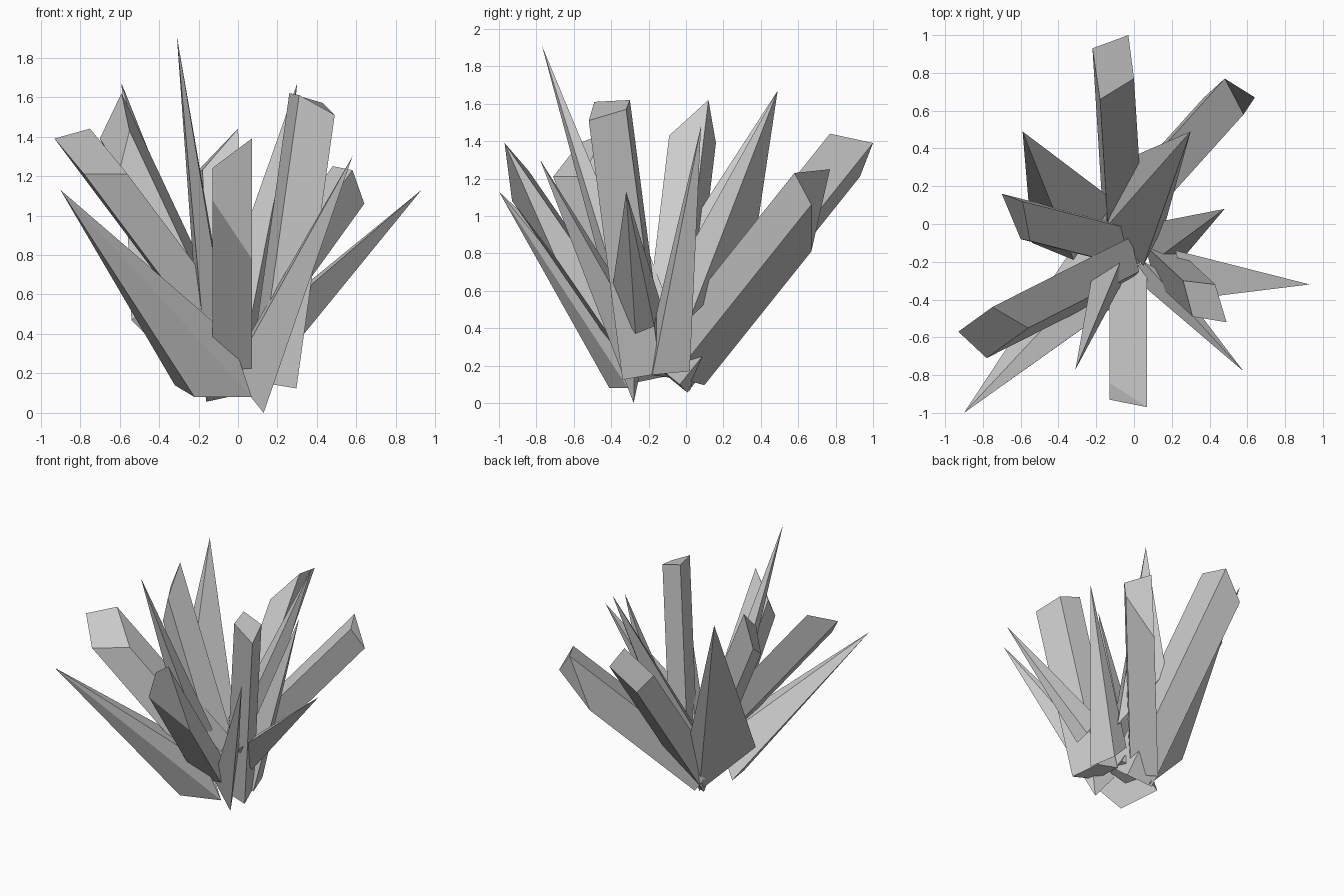
import bpy, bmesh
from mathutils import Vector

HUB = Vector((0, -0.15, 0.19))   # all crystals grow out of this point


def finish(bm, name):
    bmesh.ops.recalc_face_normals(bm, faces=bm.faces)
    mesh = bpy.data.meshes.new(name)
    bm.to_mesh(mesh)
    bm.free()
    bpy.context.collection.objects.link(bpy.data.objects.new(name, mesh))


def prism(name, direction, cap, start=0.0):
    """Four-sided crystal: slanted cap run back along its axis to a square cut near the hub."""
    d = Vector(direction)
    bm = bmesh.new()
    top = [bm.verts.new(c) for c in cap]
    low = []
    for v in top:
        t = (v.co - HUB).dot(d) / d.length_squared - start
        low.append(bm.verts.new(v.co - t * d))
    bm.faces.new(top)
    bm.faces.new(low)
    for i in range(4):
        j = (i + 1) % 4
        bm.faces.new((top[i], top[j], low[j], low[i]))
    finish(bm, name)


def spike(name, tip, base):
    """Pointed crystal: base outline joined to a single tip."""
    bm = bmesh.new()
    ring = [bm.verts.new(c) for c in base]
    apex = bm.verts.new(tip)
    bm.faces.new(ring)
    for i, v in enumerate(ring):
        bm.faces.new((v, ring[(i + 1) % len(ring)], apex))
    finish(bm, name)


# blunt crystals
prism("blunt_crystal_right", (0.14, -0.13, 1),
      [(0.26, -0.30, 1.62), (0.43, -0.32, 1.57), (0.49, -0.52, 1.51), (0.31, -0.49, 1.61)])
prism("blunt_crystal_front", (0, -0.69, 1),
      [(0.07, -0.97, 1.39), (0.07, -0.70, 0.78), (-0.13, -0.93, 1.08), (-0.13, -0.84, 1.24)], 0.10)
prism("blunt_crystal_front_left", (-0.75, -0.38, 1),
      [(-0.93, -0.57, 1.39), (-0.75, -0.44, 1.44), (-0.56, -0.55, 1.21), (-0.78, -0.71, 1.21)], 0.15)
prism("blunt_crystal_left", (-0.47, 0.12, 1),
      [(-0.59, 0.12, 1.62), (-0.70, 0.16, 1.39), (-0.60, -0.08, 1.23), (-0.55, -0.09, 1.43)])
prism("blunt_crystal_back", (-0.05, 0.80, 1),
      [(0.0, 0.77, 1.44), (-0.03, 1.0, 1.39), (-0.22, 0.93, 1.21), (-0.18, 0.66, 1.23)])
prism("blunt_crystal_back_right", (0.72, 0.80, 1),
      [(0.48, 0.77, 1.25), (0.58, 0.58, 1.23), (0.64, 0.67, 1.06), (0.37, 0.67, 0.81)])

# pointed crystals
spike("spike_front_left", (-0.90, -1.0, 1.13),
      [(-0.32, -0.12, 0.14), (-0.22, -0.41, 0.08), (0.07, -0.31, 0.08),
       (-0.03, -0.38, 0.38), (-0.15, -0.20, 0.38)])
spike("spike_right", (0.93, -0.32, 1.13),
      [(0.28, -0.40, 0.57), (0.31, -0.27, 0.37), (0.30, -0.17, 0.41), (0.22, -0.14, 0.55)])
spike("spike_front_right", (0.58, -0.78, 1.30),
      [(0.13, -0.28, 0.0), (-0.03, -0.26, 0.20), (0.05, -0.20, 0.38), (0.19, -0.27, 0.40)])
spike("spike_tall", (-0.31, -0.77, 1.91),
      [(-0.17, -0.35, 0.35), (-0.04, -0.27, 0.30), (-0.03, -0.10, 0.30), (-0.20, -0.15, 0.38)])
spike("spike_back_left", (-0.59, 0.49, 1.67),
      [(-0.54, -0.10, 0.47), (-0.13, 0.02, 0.06), (-0.10, 0.12, 0.45), (-0.32, -0.19, 0.62)])
spike("spike_back", (0.30, 0.49, 1.67),
      [(0.0, 0.36, 0.80), (-0.15, -0.02, 0.40), (0.05, -0.22, 0.40), (0.17, 0.02, 0.45)])
spike("spike_inner_right", (0.48, 0.08, 1.48),
      [(0.26, -0.18, 0.15), (0.20, 0.02, 0.17), (0.07, 0.0, 0.30), (0.10, -0.20, 0.30)])
